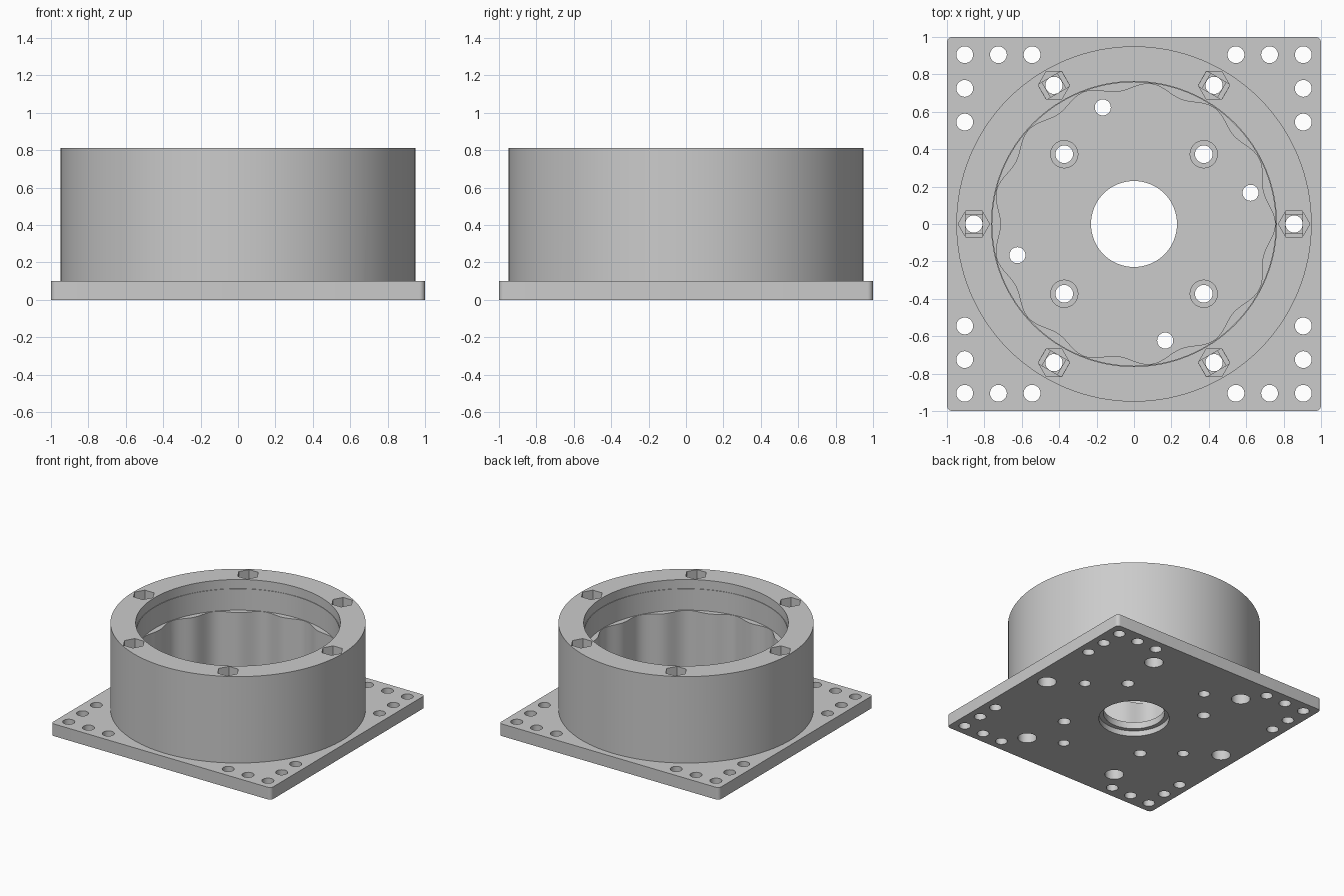
import bpy
import bmesh
from math import cos, sin, pi, radians

old = bpy.data.objects.get("Cube")
if old:
    bpy.data.objects.remove(old, do_unlink=True)

grey = bpy.data.materials.new("light_grey")
grey.use_nodes = True
colour = (0.6, 0.6, 0.6, 1)
grey.diffuse_color = colour
grey.node_tree.nodes["Principled BSDF"].inputs["Base Color"].default_value = colour


def prism(bm, outline, z0, z1):
    """Closed solid from a counter-clockwise outline."""
    low = [bm.verts.new((x, y, z0)) for x, y in outline]
    high = [bm.verts.new((x, y, z1)) for x, y in outline]
    bm.faces.new(low[::-1])
    bm.faces.new(high)
    n = len(outline)
    for i in range(n):
        j = (i + 1) % n
        bm.faces.new((low[i], low[j], high[j], high[i]))


def ring(r, n=32, cx=0, cy=0, turn=0):
    return [(cx + r * cos(turn + 2 * pi * i / n), cy + r * sin(turn + 2 * pi * i / n))
            for i in range(n)]


def box(w, d, cx, cy, turn):
    corners = [(-w, -d), (w, -d), (w, d), (-w, d)]
    return [(cx + x * cos(turn) - y * sin(turn), cy + x * sin(turn) + y * cos(turn))
            for x, y in corners]


def rounded_square(half, r, steps=6):
    pts = []
    for q, (sx, sy) in enumerate([(1, 1), (-1, 1), (-1, -1), (1, -1)]):
        for i in range(steps + 1):
            a = (q + i / steps) * pi / 2
            pts.append((sx * (half - r) + r * cos(a), sy * (half - r) + r * sin(a)))
    return pts


def lobed(mean, swing, lobes, n=312):
    pts = []
    for i in range(n):
        a = 2 * pi * i / n
        r = mean + swing * cos(lobes * a)
        pts.append((r * cos(a), r * sin(a)))
    return pts


def solid(name, prisms):
    bm = bmesh.new()
    for p in prisms:
        prism(bm, *p)
    mesh = bpy.data.meshes.new(name)
    bm.to_mesh(mesh)
    bm.free()
    ob = bpy.data.objects.new(name, mesh)
    bpy.context.collection.objects.link(ob)
    mesh.materials.append(grey)
    return ob


def combine(target, name, prisms, operation="DIFFERENCE"):
    """Apply a boolean with a temporary solid."""
    tool = solid(name, prisms)
    tool.hide_render = True
    mod = target.modifiers.new(name, "BOOLEAN")
    mod.operation, mod.solver, mod.object = operation, "EXACT", tool
    bpy.context.view_layer.objects.active = target
    bpy.ops.object.modifier_apply(modifier=name)
    bpy.data.objects.remove(tool, do_unlink=True)


# Square flange with round drum
housing = solid("gear_housing", [(rounded_square(1, 0.03), 0, 0.1)])
combine(housing, "drum", [(ring(0.95, 128), 0.04, 0.81)], "UNION")

# Stepped bearing seat, lobed ring gear and shaft hole
combine(housing, "seat_upper", [(ring(0.762, 128), 0.735, 0.9)])
combine(housing, "seat_lower", [(ring(0.758, 128), 0.56, 0.74)])
combine(housing, "lobed_bore", [(lobed(0.733, 0.021, 13), 0.1, 0.57)])
combine(housing, "shaft_hole", [(ring(0.23, 64), -0.1, 0.2)])
combine(housing, "shaft_recess", [(ring(0.265, 64), -0.1, 0.045)])

# Mounting holes in the flange corners
corner = [(0.905, 0.905), (0.725, 0.905), (0.545, 0.905), (0.905, 0.725), (0.905, 0.545)]
holes = [(ring(0.045, 32, sx * x, sy * y), -0.1, 0.2)
         for x, y in corner for sx in (1, -1) for sy in (1, -1)]

# Floor holes: four counterbored, four plain
floor_centres = [(0.373 * sx, 0.373 * sy) for sx in (1, -1) for sy in (1, -1)]
holes += [(ring(0.047, 32, x, y), -0.1, 0.2) for x, y in floor_centres]
for i in range(4):
    a = radians(15 + 90 * i)
    holes.append((ring(0.043, 32, 0.645 * cos(a), 0.645 * sin(a)), -0.1, 0.2))

# Bolt holes through the drum wall, with nut pockets and head recesses
heads, pockets, slots, squares = [], [], [], []
for i in range(6):
    a = i * pi / 3
    x, y = 0.856 * cos(a), 0.856 * sin(a)
    holes.append((ring(0.046, 32, x, y), -0.1, 0.9))
    heads.append((ring(0.071, 32, x, y), -0.1, 0.1))
    pockets.append((ring(0.084, 6, x, y), 0.69, 0.9))
    slots.append((box(0.046, 0.072, x, y, a), 0.675, 0.7))
    squares.append((box(0.047, 0.047, x, y, a), 0.66, 0.68))

combine(housing, "holes", holes)
combine(housing, "counterbores", [(ring(0.073, 32, x, y), 0.055, 0.2) for x, y in floor_centres])
combine(housing, "head_recesses", heads)
combine(housing, "nut_pockets", pockets)
combine(housing, "pocket_slots", slots)
combine(housing, "pocket_squares", squares)

# Smooth round walls, sharp rims
bpy.ops.object.select_all(action="DESELECT")
housing.select_set(True)
bpy.context.view_layer.objects.active = housing
bpy.ops.object.shade_smooth_by_angle(angle=radians(30))
